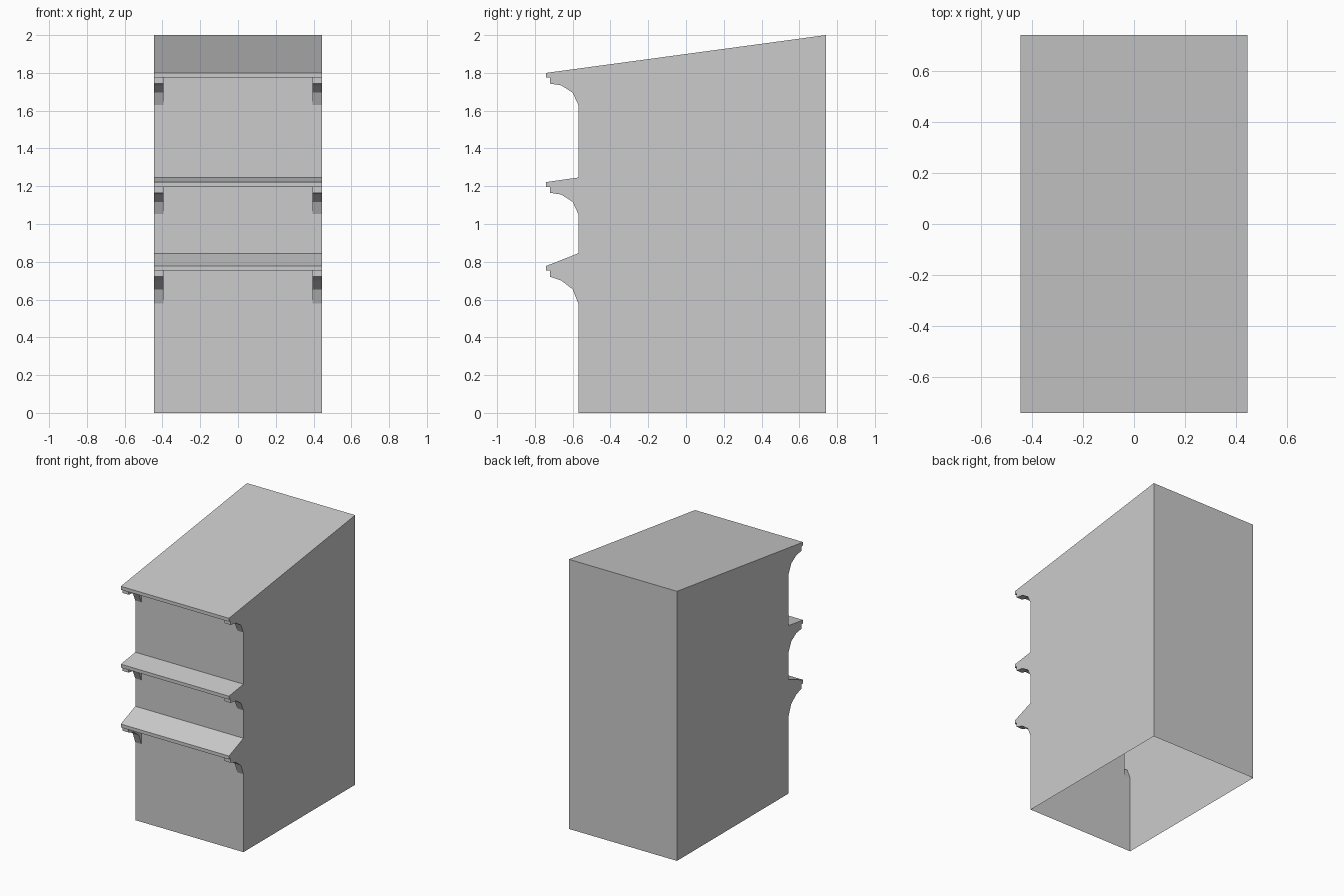
import bpy, bmesh

if "Cube" in bpy.data.objects:
    bpy.data.objects.remove(bpy.data.objects["Cube"])

HALF = 0.444       # half width of the block
INNER = 0.394      # inner side of the brackets
WALL, LIP, TIP, BACK = -0.57, -0.72, -0.74, 0.74

# ledges from bottom to top: (tip height, height where the slope meets the wall, bracket drop)
LEDGES = [(0.778, 0.845, 0.200), (1.222, 1.246, 0.170), (1.80, None, 0.170)]


def bracket(tip, drop):
    """Stepped curve under a ledge, from the wall out to the lip."""
    s = drop / 0.170
    return [(WALL, tip - drop), (-0.60, tip - 0.105 * s), (-0.66, tip - 0.066 * s),
            (LIP, tip - 0.057), (LIP, tip - 0.025)]


def profile(with_brackets):
    pts = [(WALL, 0)]
    for tip, joint, drop in LEDGES:
        b = bracket(tip, drop)
        pts += b if with_brackets else [b[0], (WALL, tip - 0.025), b[-1]]
        pts += [(TIP, tip - 0.025), (TIP, tip)]
        if joint:
            pts.append((WALL, joint))
    return pts + [(BACK, 2.0), (BACK, 0)]


bm = bmesh.new()


def face(points):
    bm.faces.new([bm.verts.new(p) for p in points])


def strip(pts, x0, x1):
    for (ya, za), (yb, zb) in zip(pts, pts[1:]):
        face([(x0, ya, za), (x1, ya, za), (x1, yb, zb), (x0, yb, zb)])


# skin, open underneath: plain middle and bracketed ends
strip(profile(False), -INNER, INNER)
strip(profile(True), -HALF, -INNER)
strip(profile(True), INNER, HALF)

for side in (-1, 1):
    # side wall
    face([(side * HALF, y, z) for y, z in profile(True)])
    # inner cheeks of the hollow brackets
    for tip, joint, drop in LEDGES:
        face([(side * INNER, y, z) for y, z in bracket(tip, drop) + [(WALL, tip - 0.025)]])

bmesh.ops.remove_doubles(bm, verts=bm.verts[:], dist=0.0005)
bmesh.ops.recalc_face_normals(bm, faces=bm.faces[:])
mesh = bpy.data.meshes.new("building_shell")
bm.to_mesh(mesh)
bm.free()
bpy.context.collection.objects.link(bpy.data.objects.new("building_shell", mesh))
